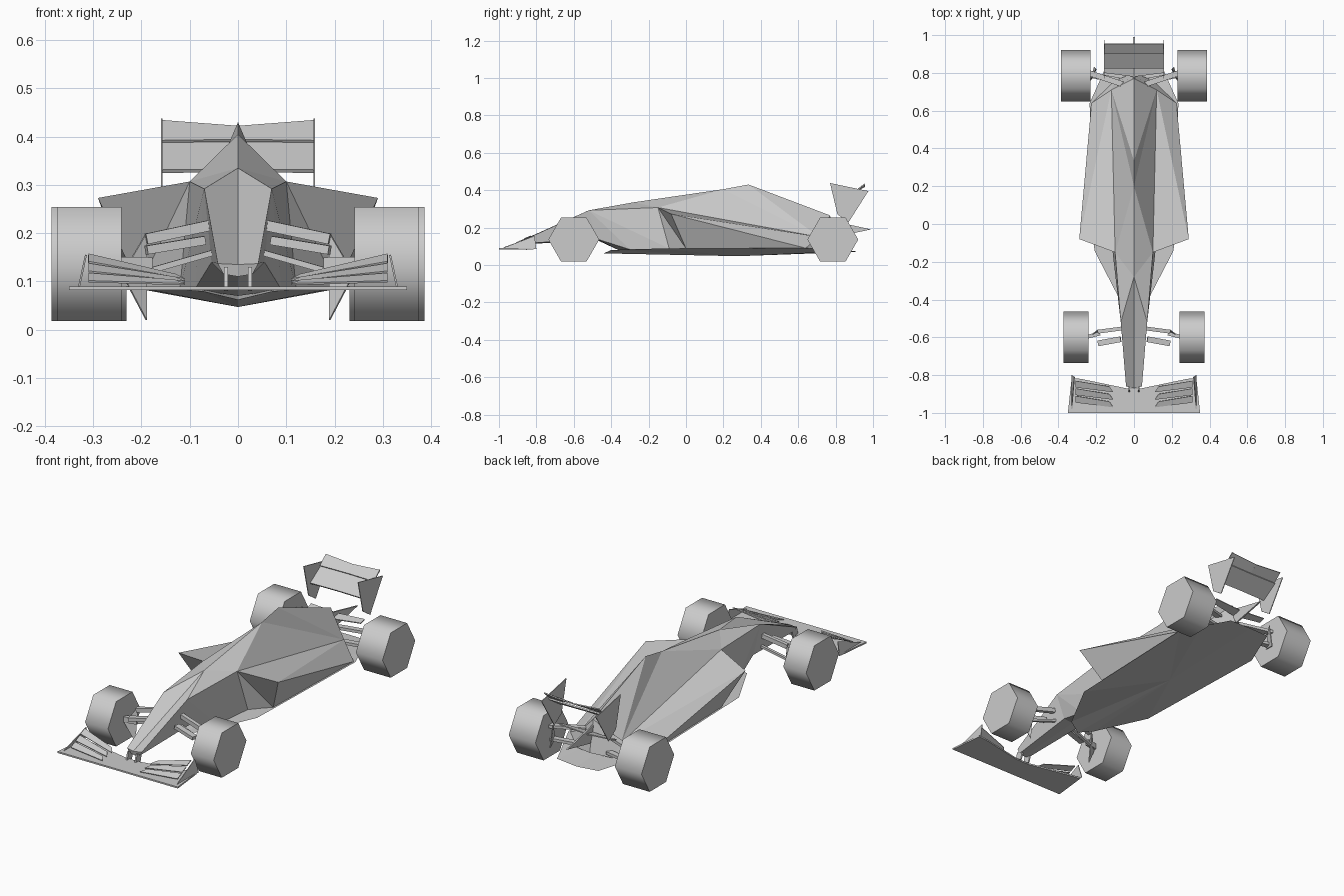
import bpy, bmesh
from math import radians
from mathutils import Vector, Matrix

cube = bpy.data.objects.get("Cube")
if cube:
    bpy.data.objects.remove(cube)

grey = bpy.data.materials.new("plain grey")
grey.use_nodes = True
grey.diffuse_color = (0.6, 0.6, 0.6, 1)
grey.node_tree.nodes["Principled BSDF"].inputs["Base Color"].default_value = (0.6, 0.6, 0.6, 1)


def finish(name, bm):
    bmesh.ops.remove_doubles(bm, verts=bm.verts, dist=0.0005)
    bmesh.ops.recalc_face_normals(bm, faces=bm.faces)
    mesh = bpy.data.meshes.new(name)
    bm.to_mesh(mesh)
    bm.free()
    mesh.materials.append(grey)
    obj = bpy.data.objects.new(name, mesh)
    bpy.context.collection.objects.link(obj)
    return obj


def shell(name, points, faces):
    """Faces listed by point name for the +x half, mirrored to the other side."""
    bm = bmesh.new()
    for side in (1, -1):
        verts = {k: bm.verts.new((p[0] * side, p[1], p[2])) for k, p in points.items()}
        for face in faces:
            bm.faces.new([verts[k] for k in face.split()])
    return finish(name, bm)


def plate(name, corners, thickness=0.005, both=True):
    """Thin panel, optionally repeated on the other side."""
    for label, side in (("left_", 1), ("right_", -1)) if both else (("", 1),):
        bm = bmesh.new()
        bm.faces.new([bm.verts.new((x * side, y, z)) for x, y, z in corners])
        obj = finish(label + name, bm)
        mod = obj.modifiers.new("thickness", "SOLIDIFY")
        mod.thickness = thickness
        mod.offset = 0


def arm(name, start, end, depth, height):
    """Flat bar between two points on each side."""
    for label, side in (("left_", 1), ("right_", -1)):
        a, b = (Vector((p[0] * side, p[1], p[2])) for p in (start, end))
        d = b - a
        bm = bmesh.new()
        bmesh.ops.create_cube(bm, size=1)
        bm.transform(Matrix.Translation((a + b) / 2)
                     @ d.to_track_quat("X", "Z").to_matrix().to_4x4()
                     @ Matrix.Diagonal((d.length, depth, height, 1)))
        finish(label + name, bm)


# Bodywork: nose, cockpit, side pods and engine cover
body = {
    "tip": (0, -0.87, 0.135), "tip_side": (0.042, -0.86, 0.137),
    "tip_low": (0.03, -0.86, 0.115), "tip_mid": (0, -0.86, 0.11),
    "shoulder": (0.07, -0.52, 0.292), "belly": (0.055, -0.48, 0.14),
    "belly_mid": (0, -0.48, 0.135), "cockpit": (0, -0.28, 0.335),
    "chin": (0.09, -0.3, 0.083), "chin_mid": (0, -0.34, 0.07),
    "pod_in": (0.1, -0.15, 0.307), "pod_out": (0.29, -0.08, 0.273),
    "duct_in": (0.12, -0.09, 0.088), "duct_out": (0.205, 0, 0.088),
    "crown": (0, 0.2, 0.405), "peak": (0, 0.334, 0.43),
    "pod_rear": (0.12, 0.71, 0.15), "tail": (0, 0.77, 0.265),
    "skirt": (0.225, 0.64, 0.09), "tail_low": (0.1, 0.76, 0.085),
    "tail_mid": (0, 0.8, 0.1),
}
shell("bodywork", body, [
    "tip tip_side shoulder cockpit",
    "tip tip_mid tip_low tip_side",
    "tip_side tip_low belly shoulder",
    "tip_low tip_mid belly_mid belly",
    "belly belly_mid chin_mid chin",
    "shoulder belly chin",
    "shoulder chin duct_in",
    "shoulder duct_in pod_in",
    "shoulder pod_in cockpit",
    "cockpit pod_in crown",
    "pod_in duct_in duct_out",
    "pod_in duct_out pod_out",
    "pod_in pod_out pod_rear",
    "crown pod_in pod_rear",
    "crown pod_rear peak",
    "peak pod_rear tail",
    "pod_out duct_out skirt",
    "pod_out skirt pod_rear",
    "pod_rear skirt tail_low",
    "tail pod_rear tail_low tail_mid",
    "duct_in chin chin_mid",
    "duct_in chin_mid tail_mid",
    "duct_out duct_in tail_mid tail_low skirt",
])

# Floor with a shallow keel and a diffuser
floor = {
    "front": (0, -0.44, 0.062), "front_side": (0.075, -0.4, 0.08),
    "corner": (0.21, -0.14, 0.088), "flank": (0.235, 0.64, 0.09),
    "rear": (0.185, 0.75, 0.085), "end": (0.12, 0.9, 0.075),
    "end_mid": (0, 0.91, 0.07), "keel": (0, 0.28, 0.047), "top": (0, 0.28, 0.092),
}
rim = "front front_side corner flank rear end end_mid".split()
shell("floor", floor, [f"{a} {b} {c}" for a, b in zip(rim, rim[1:]) for c in ("keel", "top")])

# Six-sided wheels
for end, y, inner, outer in (("front", -0.6, 0.241, 0.374), ("rear", 0.785, 0.231, 0.386)):
    for label, side in (("left", 1), ("right", -1)):
        bpy.ops.mesh.primitive_cylinder_add(
            vertices=6, radius=0.136, depth=outer - inner,
            location=(side * (inner + outer) / 2, y, 0.136), rotation=(0, radians(90), 0))
        wheel = bpy.context.object
        wheel.name = f"{label}_{end}_wheel"
        wheel.data.materials.append(grey)
        bpy.ops.object.shade_smooth_by_angle(angle=radians(65))

# Front wing: main plane, stacked flaps and end plates
plate("front_wing", [(0, -1, 0.086), (0.35, -1, 0.086), (0.33, -0.815, 0.086),
                     (0.28, -0.82, 0.086), (0.04, -0.87, 0.086), (0, -0.87, 0.086)], 0.008)
for i in range(3):
    y, z = -0.91 + 0.04 * i, 0.112 + 0.02 * i
    plate(f"front_flap_{i + 1}", [(0.31, y, z + 0.004), (0.31, y - 0.035, z - 0.012),
                                  (0.11, y - 0.06, 0.094 + 0.005 * i),
                                  (0.13, y - 0.03, 0.102 + 0.006 * i)], 0.004)
plate("front_end_plate", [(0.33, -0.99, 0.086), (0.33, -0.8, 0.086), (0.315, -0.81, 0.155)], 0.004)
arm("nose_pylon", (0.025, -0.87, 0.085), (0.025, -0.86, 0.125), 0.008, 0.04)

# Rear wing: two planes with a slight centre dip, and end plates
plate("rear_main_plane", [(0, 0.825, 0.33), (0.157, 0.825, 0.328),
                          (0.157, 0.915, 0.387), (0, 0.915, 0.385)], 0.008)
plate("rear_flap", [(0, 0.905, 0.392), (0.157, 0.905, 0.39),
                    (0.157, 0.955, 0.432), (0, 0.955, 0.42)], 0.006)
plate("rear_end_plate", [(0.158, 0.77, 0.438), (0.158, 0.975, 0.395),
                         (0.158, 0.87, 0.23), (0.158, 0.81, 0.27)], 0.004)

# Tail: impact beam and lower wing
plate("tail_beam", [(0, 0.76, 0.24), (0, 0.99, 0.19), (0, 0.8, 0.15)], 0.008, both=False)
plate("lower_rear_wing", [(0, 0.78, 0.2), (0.155, 0.8, 0.21),
                          (0.155, 0.83, 0.22), (0, 0.83, 0.21)], 0.005)

# Suspension and brake vanes
arm("front_upper_arm", (0.19, -0.57, 0.188), (0.04, -0.55, 0.22), 0.02, 0.022)
arm("front_lower_arm", (0.19, -0.632, 0.165), (0.07, -0.61, 0.185), 0.03, 0.018)
arm("front_strut", (0.19, -0.57, 0.12), (0.05, -0.55, 0.16), 0.015, 0.012)
arm("front_axle", (0.18, -0.58, 0.135), (0.26, -0.6, 0.136), 0.02, 0.03)
plate("brake_vane", [(0.24, -0.6, 0.115), (0.19, -0.56, 0.2), (0.19, -0.58, 0.02)], 0.005)
arm("rear_upper_arm", (0.06, 0.74, 0.19), (0.24, 0.8, 0.18), 0.03, 0.015)
arm("rear_lower_arm", (0.08, 0.76, 0.11), (0.24, 0.79, 0.11), 0.03, 0.015)
plate("rear_brake_vane", [(0.23, 0.76, 0.1), (0.2, 0.82, 0.2), (0.21, 0.83, 0.08)], 0.005)
